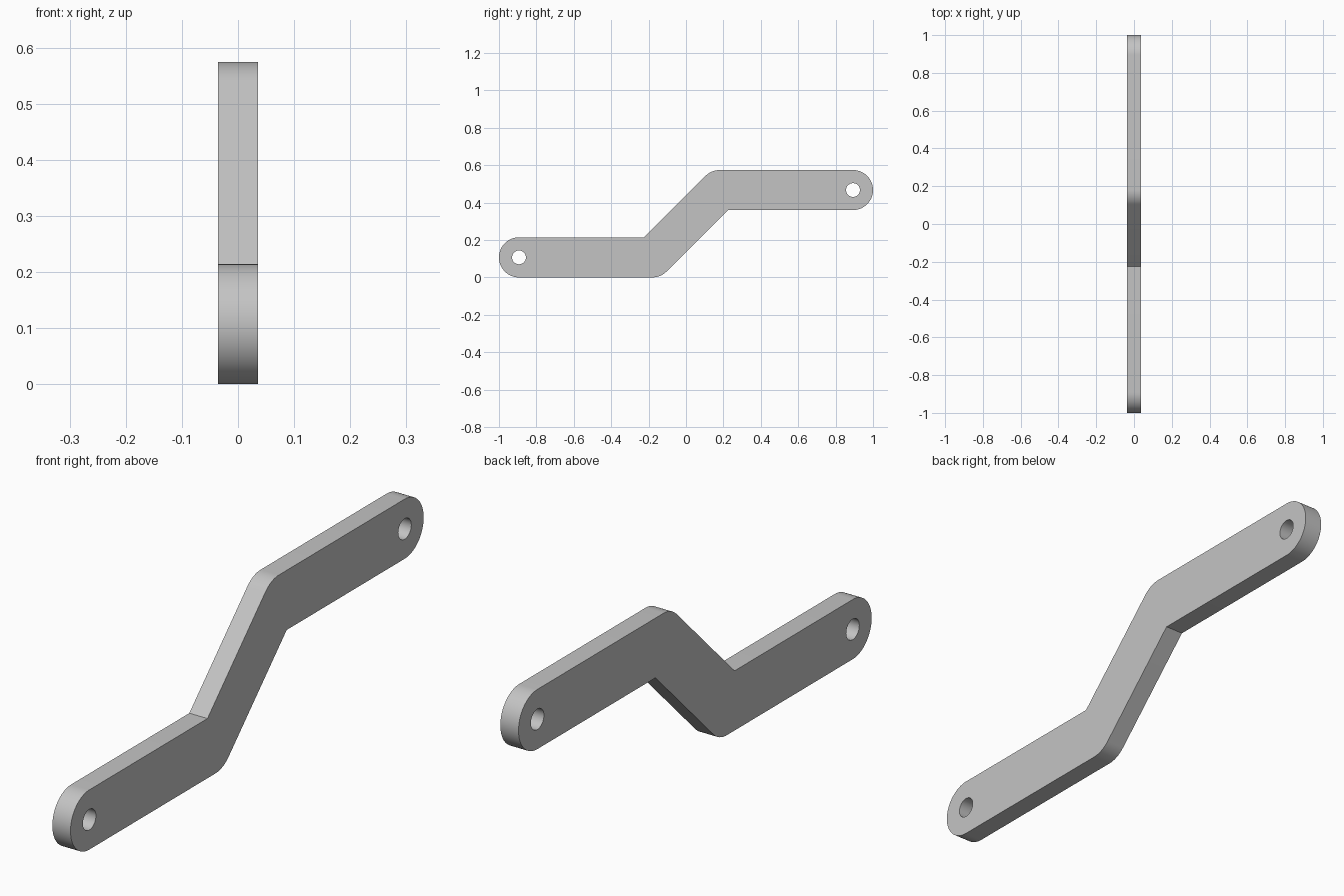
import bpy
import bmesh
from math import pi, cos, sin, tan, radians
from mathutils import Matrix, Vector

if "Cube" in bpy.data.objects:
    bpy.data.objects.remove(bpy.data.objects["Cube"], do_unlink=True)

RADIUS = 0.107      # half the bar width
HOLE = 0.037
HALF_THICK = 0.036
BEND_Y = 0.18       # centre of each bend
RISE = 0.18         # half the offset between the two arms
END_Y = 1 - RADIUS


def arc(cy, cz, r, start, end, steps):
    """Points (y, z) along an arc, angles in degrees."""
    return [(cy + r * cos(radians(start + (end - start) * i / steps)),
             cz + r * sin(radians(start + (end - start) * i / steps)))
            for i in range(steps + 1)]


# Upper half of the outline: inner corner, rounded end, rounded outer bend
half = [(BEND_Y + RADIUS * tan(pi / 8), RISE - RADIUS)]
half += arc(END_Y, RISE, RADIUS, -90, 90, 32)
half += arc(BEND_Y, RISE, RADIUS, 90, 135, 10)
outline = half + [(-y, -z) for y, z in half]

# Filled flat curve with a pin hole at each end
curve = bpy.data.curves.new("link_profile", "CURVE")
curve.dimensions = "2D"
curve.fill_mode = "BOTH"
curve.extrude = HALF_THICK
loops = [outline]
for side in (1, -1):
    loops.append(arc(side * END_Y, side * RISE, HOLE, 0, 360, 32)[:-1])
for loop in loops:
    spline = curve.splines.new("POLY")
    spline.points.add(len(loop) - 1)
    for point, (y, z) in zip(spline.points, loop):
        point.co = (y, z, 0, 1)
    spline.use_cyclic_u = True

# Turn the curve into a mesh standing in the YZ plane
helper = bpy.data.objects.new("profile_helper", curve)
bpy.context.collection.objects.link(helper)
depsgraph = bpy.context.evaluated_depsgraph_get()
mesh = bpy.data.meshes.new_from_object(helper.evaluated_get(depsgraph))
bpy.data.objects.remove(helper, do_unlink=True)

bm = bmesh.new()
bm.from_mesh(mesh)
bmesh.ops.remove_doubles(bm, verts=bm.verts, dist=0.0001)
stand = Matrix(((0, 0, 1), (1, 0, 0), (0, 1, 0))).to_4x4()
bmesh.ops.transform(bm, matrix=stand, verts=bm.verts)
bmesh.ops.translate(bm, vec=Vector((0, 0, RISE + RADIUS)), verts=bm.verts)
bmesh.ops.recalc_face_normals(bm, faces=bm.faces)
bm.to_mesh(mesh)
bm.free()

link = bpy.data.objects.new("offset_link_bar", mesh)
bpy.context.collection.objects.link(link)

# Plain grey metal
grey = bpy.data.materials.new("light_grey")
grey.use_nodes = True
colour = (0.55, 0.55, 0.55, 1)
grey.diffuse_color = colour
grey.node_tree.nodes["Principled BSDF"].inputs["Base Color"].default_value = colour
mesh.materials.clear()
mesh.materials.append(grey)

# Smooth round edges, sharp rims
bpy.ops.object.select_all(action="DESELECT")
link.select_set(True)
bpy.context.view_layer.objects.active = link
bpy.ops.object.shade_smooth_by_angle(angle=radians(30))
